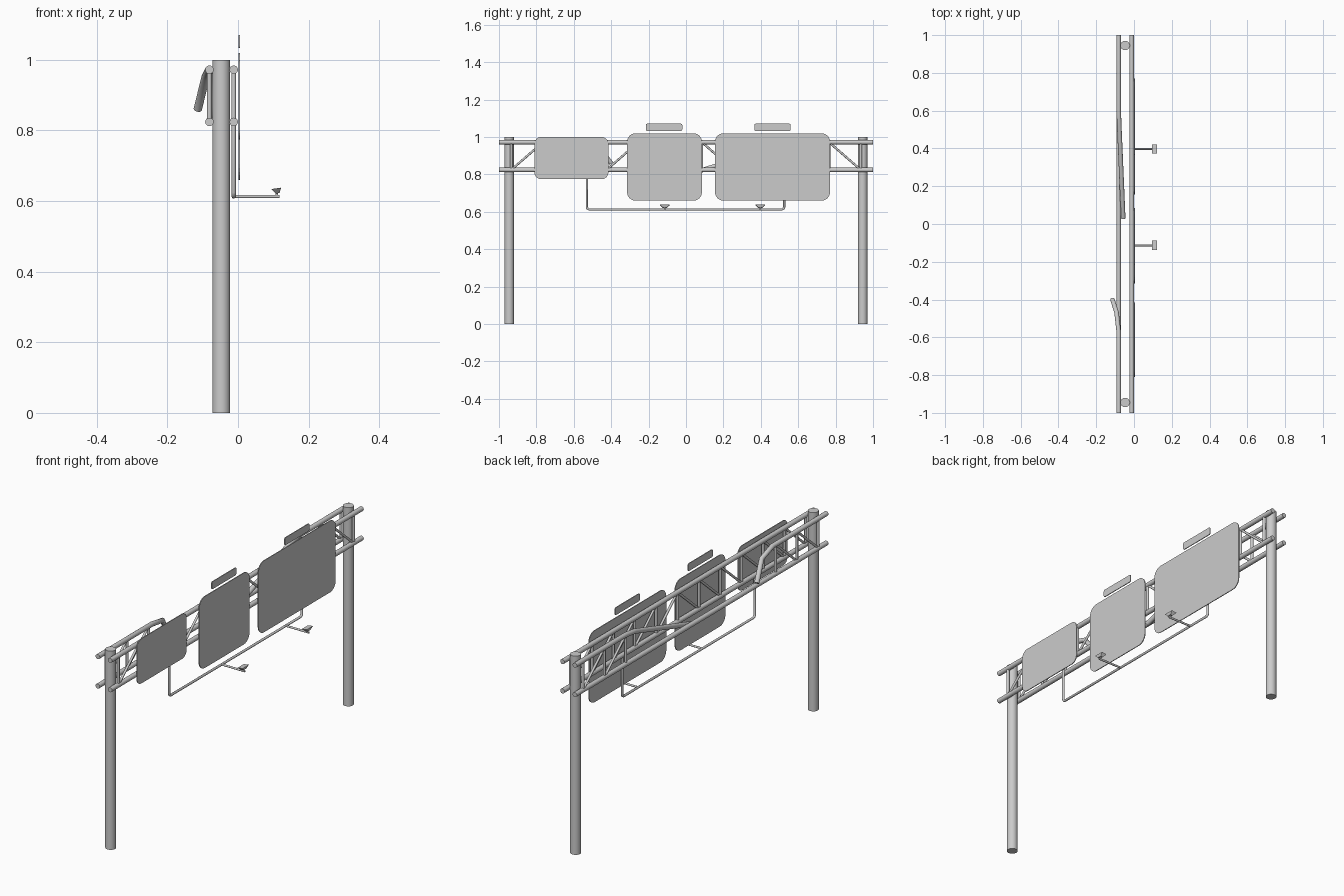
import bpy, bmesh, math
from mathutils import Vector

if "Cube" in bpy.data.objects:
    bpy.data.objects.remove(bpy.data.objects["Cube"])


def finish(name, bm, smooth=True):
    bmesh.ops.recalc_face_normals(bm, faces=bm.faces)
    me = bpy.data.meshes.new(name)
    bm.to_mesh(me)
    bm.free()
    ob = bpy.data.objects.new(name, me)
    bpy.context.collection.objects.link(ob)
    if smooth:
        bpy.context.view_layer.objects.active = ob
        ob.select_set(True)
        bpy.ops.object.shade_smooth_by_angle(angle=math.radians(40))
        ob.select_set(False)
    return ob


def pipe(name, pts, r, sides=12):
    """Capped tube swept along a bent path with mitred joints."""
    pts = [Vector(p) for p in pts]
    dirs = [(b - a).normalized() for a, b in zip(pts, pts[1:])]
    u = dirs[0].orthogonal().normalized()
    bm = bmesh.new()
    rings = []
    for i, p in enumerate(pts):
        d0, d1 = dirs[max(i - 1, 0)], dirs[min(i, len(dirs) - 1)]
        t = (d0 + d1).normalized()
        u = (u - t * u.dot(t)).normalized()
        v = t.cross(u)
        rings.append([bm.verts.new(p + r * (u * math.cos(a) + v * math.sin(a)))
                      for a in (2 * math.pi * k / sides for k in range(sides))])
    for a, b in zip(rings, rings[1:]):
        for k in range(sides):
            j = (k + 1) % sides
            bm.faces.new((a[k], a[j], b[j], b[k]))
    bm.faces.new(rings[0])
    bm.faces.new(rings[-1])
    return finish(name, bm)


def panel(name, y0, y1, z0, z1, rad, x=0.001, th=0.004):
    """Thin plate with rounded corners, facing +x."""
    bm = bmesh.new()
    vs = []
    for cy, cz, a0 in ((y1 - rad, z1 - rad, 0), (y0 + rad, z1 - rad, 90),
                       (y0 + rad, z0 + rad, 180), (y1 - rad, z0 + rad, 270)):
        for k in range(7):
            a = math.radians(a0 + 15 * k)
            vs.append(bm.verts.new((x, cy + rad * math.cos(a), cz + rad * math.sin(a))))
    f = bm.faces.new(vs)
    ext = bmesh.ops.extrude_face_region(bm, geom=[f])
    bmesh.ops.translate(bm, vec=(th, 0, 0),
                        verts=[g for g in ext["geom"] if isinstance(g, bmesh.types.BMVert)])
    return finish(name, bm, False)


XB, XF, ZL, ZH, R = -0.081, -0.012, 0.824, 0.972, 0.012

# Posts
for s, n in ((-1, "left"), (1, "right")):
    pipe(n + "_post", [(-0.047, s * 0.945, 0), (-0.047, s * 0.945, 1)], 0.025, 32)

# Intact chords
for n, x, z in (("front_upper", XF, ZH), ("front_lower", XF, ZL), ("back_lower", XB, ZL)):
    pipe(n + "_chord", [(x, -1, z), (x, 1, z)], R, 16)

# Broken upper back chord, two bent pieces
pipe("bent_chord_short", [(XB, -1, ZH), (XB, -0.57, ZH), (-0.092, -0.47, 0.95),
                          (-0.114, -0.4, 0.86)], R, 16)
pipe("bent_chord_long", [(XB, 1, ZH), (XB, 0.6, ZH), (-0.078, 0.52, 0.96),
                         (-0.057, 0.03, 0.805)], R, 16)

# Truss web: uprights and diagonals leaning to the centre
N, Y0, W = 11, -0.935, 0.17
for x, n in ((XF, "front"), (XB, "back")):
    for i in range(N + 1):
        y = Y0 + W * i
        if x == XF or i < 3 or i > 8:
            pipe(n + "_upright", [(x, y, ZL), (x, y, ZH)], 0.007, 10)
    for i in range(N):
        a, b = Y0 + W * i, Y0 + W * (i + 1)
        if i > 5:
            a, b = b, a
        if x == XF or i < 2 or i > 8:
            pipe(n + "_diagonal", [(x, a, ZL), (x, b, ZH)], 0.006, 10)

# Sign panels and exit tabs
panel("small_sign", -0.81, -0.415, 0.775, 1.0, 0.035)
panel("middle_sign", -0.315, 0.085, 0.66, 1.02, 0.045)
panel("large_sign", 0.155, 0.77, 0.66, 1.02, 0.045)
panel("middle_tab", -0.215, -0.02, 1.033, 1.071, 0.007)
panel("large_tab", 0.365, 0.56, 1.033, 1.071, 0.007)

# Lighting rail hung below the truss
zr = 0.613
pipe("light_rail", [(XF, -0.53, ZL), (XF, -0.53, zr + 0.012), (XF, -0.526, zr + 0.004),
                    (XF, -0.518, zr), (XF, 0.513, zr), (XF, 0.521, zr + 0.004),
                    (XF, 0.525, zr + 0.012), (XF, 0.525, ZL)], 0.006)

# Lamp arms and lamp heads
for y in (-0.113, 0.397):
    pipe("lamp_arm", [(XF, y, zr), (0.118, y, zr)], 0.005)
    pipe("lamp_stem", [(0.11, y, zr), (0.11, y, 0.625)], 0.004)
    bm = bmesh.new()
    top = [bm.verts.new((x, y + s * 0.025, z)) for x, z, s in
           ((0.094, 0.634, -1), (0.122, 0.638, -1), (0.122, 0.638, 1), (0.094, 0.634, 1))]
    bot = [bm.verts.new((x, y + s * 0.011, z)) for x, z, s in
           ((0.107, 0.621, -1), (0.118, 0.623, -1), (0.118, 0.623, 1), (0.107, 0.621, 1))]
    bm.faces.new(top)
    bm.faces.new(bot)
    for k in range(4):
        j = (k + 1) % 4
        bm.faces.new((top[k], top[j], bot[j], bot[k]))
    finish("lamp_head", bm, False)
